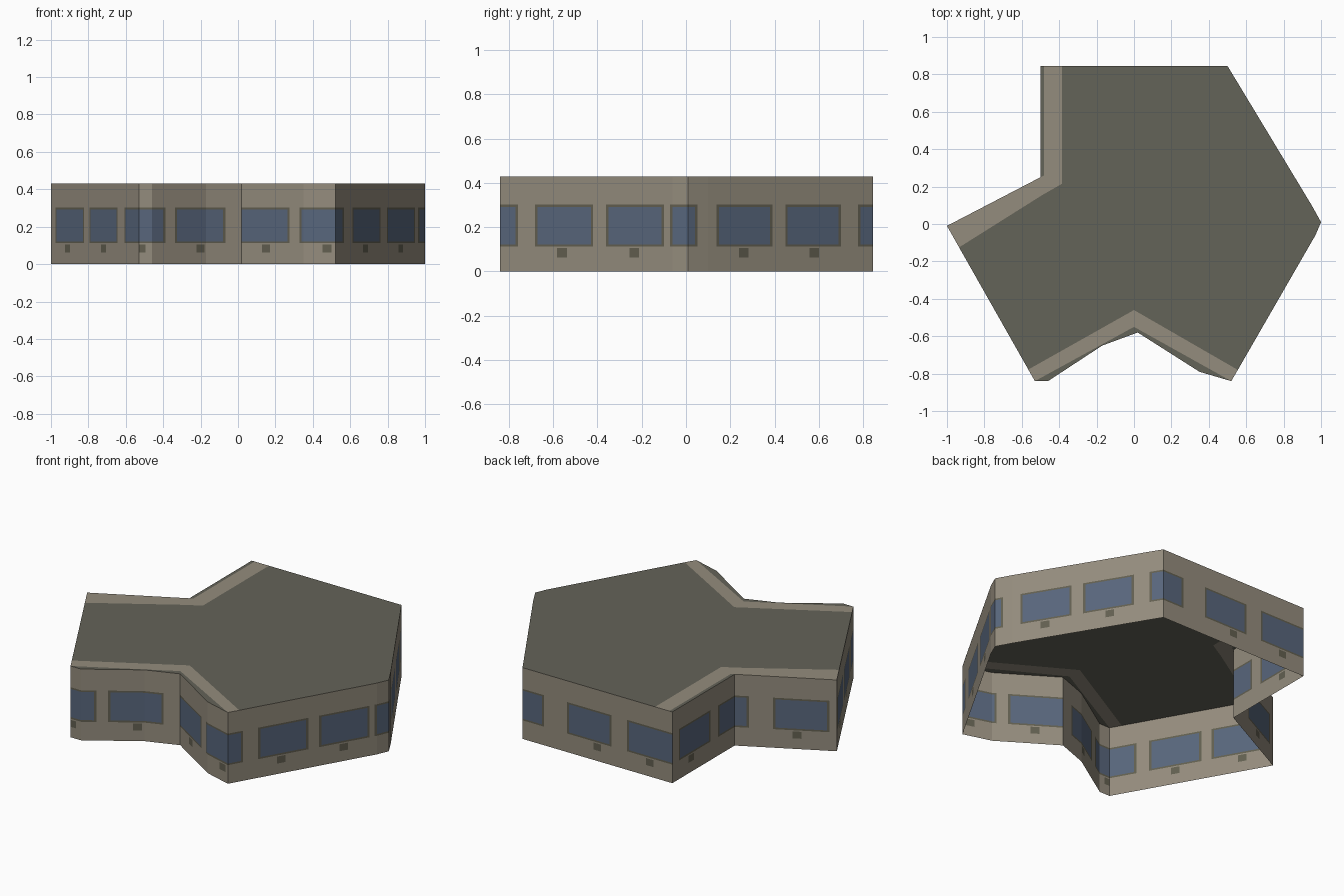
import bpy
import bmesh
from mathutils import Vector

if "Cube" in bpy.data.objects:
    bpy.data.objects.remove(bpy.data.objects["Cube"])

H = 0.43


def material(name, rgb):
    m = bpy.data.materials.new(name)
    lin = [((c / 255 + 0.055) / 1.055) ** 2.4 for c in rgb]
    m.diffuse_color = (*lin, 1)
    m.use_nodes = True
    m.node_tree.nodes["Principled BSDF"].inputs["Base Color"].default_value = m.diffuse_color
    return m


WALL, ROOF, GLASS, TRIM = range(4)
MATS = [material("warm_grey_wall", (148, 140, 125)),
        material("dark_roof", (100, 99, 88)),
        material("blue_glass", (88, 102, 124)),
        material("window_trim", (98, 95, 80))]


def finish(name, bm):
    mesh = bpy.data.meshes.new(name)
    bmesh.ops.remove_doubles(bm, verts=bm.verts, dist=1e-5)
    bm.to_mesh(mesh)
    bm.free()
    for m in MATS:
        mesh.materials.append(m)
    obj = bpy.data.objects.new(name, mesh)
    bpy.context.collection.objects.link(obj)


# Each wall: name, plan path, window spans and sill vents (distance along path)
WALLS = [
    ("front_left_wall", [(-1, -.01), (-.53, -.84)],
     [(.06, .345), (.43, .71), (.81, 1.1)], [.18, .57]),
    ("front_notch_left_wall", [(-.53, -.84), (-.46, -.84), (-.17, -.65), (.02, -.58)],
     [(-.1, .142), (.231, .513)], [.01, .38]),
    ("front_notch_right_wall", [(.02, -.58), (.35, -.79), (.52, -.84)],
     [(-.1, .29), (.379, .7)], [.154, .522]),
    ("right_front_wall", [(.52, -.84), (.97, -.06), (1, .01)],
     [(-.1, .08), (.196, .473), (.565, .842), (.9, 1.1)], [.323, .70]),
    ("right_back_wall", [(1, .01), (.95, .1), (.5, .845)],
     [(-.1, .034), (.161, .43), (.523, .79), (.907, 1.1)], [.29, .664]),
    ("back_wall", [(.5, .845), (-.5, .845)],
     [(-.1, .13), (.31, .58), (.71, 1.1)], [.5, .85]),
    ("left_notch_back_wall", [(-.5, .845), (-.5, .25)],
     [(.075, .35), (.45, .8)], [.18]),
    ("left_notch_front_wall", [(-.5, .25), (-1, -.01)],
     [(-.1, .065), (.225, .51)], [.345]),
]
Z_CUTS = [0, .063, .105, .112, .122, .292, .302, H]
FRAME, VENT = .013, .025


def cell_material(s, z, windows, vents):
    for a, b in windows:
        if a < s < b and .122 < z < .292:
            return GLASS
        if a - FRAME < s < b + FRAME and .112 < z < .302:
            return TRIM
    if .063 < z < .105 and any(abs(s - v) < VENT for v in vents):
        return TRIM
    return WALL


def build_wall(name, path, windows, vents):
    pts = [Vector(p) for p in path]
    stops = [0]
    for a, b in zip(pts, pts[1:]):
        stops.append(stops[-1] + (b - a).length)
    total = stops[-1]

    def at(s):
        for i in range(len(pts) - 1):
            if s <= stops[i + 1] + 1e-7:
                t = (s - stops[i]) / (stops[i + 1] - stops[i])
                return pts[i].lerp(pts[i + 1], t)
        return pts[-1]

    # cut the wall wherever a window, frame, vent or bend begins or ends
    cuts = set(stops)
    for a, b in windows:
        cuts |= {a - FRAME, a, b, b + FRAME}
    for v in vents:
        cuts |= {v - VENT, v + VENT}
    cuts = sorted(c for c in cuts if 0 <= c <= total)
    bm = bmesh.new()
    for s0, s1 in zip(cuts, cuts[1:]):
        if s1 - s0 < 1e-4:
            continue
        p, q = at(s0), at(s1)
        for z0, z1 in zip(Z_CUTS, Z_CUTS[1:]):
            f = bm.faces.new([bm.verts.new((*c, z)) for c, z in
                              ((p, z0), (q, z0), (q, z1), (p, z1))])
            f.material_index = cell_material((s0 + s1) / 2, (z0 + z1) / 2,
                                             windows, vents)
    finish(name, bm)


for wall in WALLS:
    build_wall(*wall)


# Flat roof: dark field, pale bands along the notches, thin dark outer slivers
ROOF_PARTS = [
    ("roof_field", ROOF,
     [(-.385, .845), (-.385, .215), (-.49, .155), (-.935, -.125), (-.565, -.778),
      (0, -.46), (.555, -.78), (.97, -.06), (1, .01), (.95, .1), (.5, .845)]),
    ("left_roof_band", WALL,
     [(-.48, .845), (-.48, .26), (-.5, .25), (-1, -.01), (-.935, -.125),
      (-.49, .155), (-.385, .215), (-.385, .845)]),
    ("left_roof_edge", ROOF,
     [(-.5, .845), (-.5, .25), (-.48, .26), (-.48, .845)]),
    ("front_roof_band", WALL,
     [(-.53, -.84), (0, -.55), (.52, -.84), (.555, -.78), (0, -.46), (-.565, -.778)]),
    ("front_left_roof_edge", ROOF,
     [(-.53, -.84), (-.46, -.84), (-.17, -.65), (.02, -.58), (0, -.55)]),
    ("front_right_roof_edge", ROOF,
     [(.02, -.58), (.35, -.79), (.52, -.84), (0, -.55)]),
]
for name, mat, outline in ROOF_PARTS:
    bm = bmesh.new()
    face = bm.faces.new([bm.verts.new((x, y, H)) for x, y in outline])
    face.material_index = mat
    face.normal_update()
    if face.normal.z < 0:
        face.normal_flip()
    bmesh.ops.triangulate(bm, faces=[face])
    finish(name, bm)
